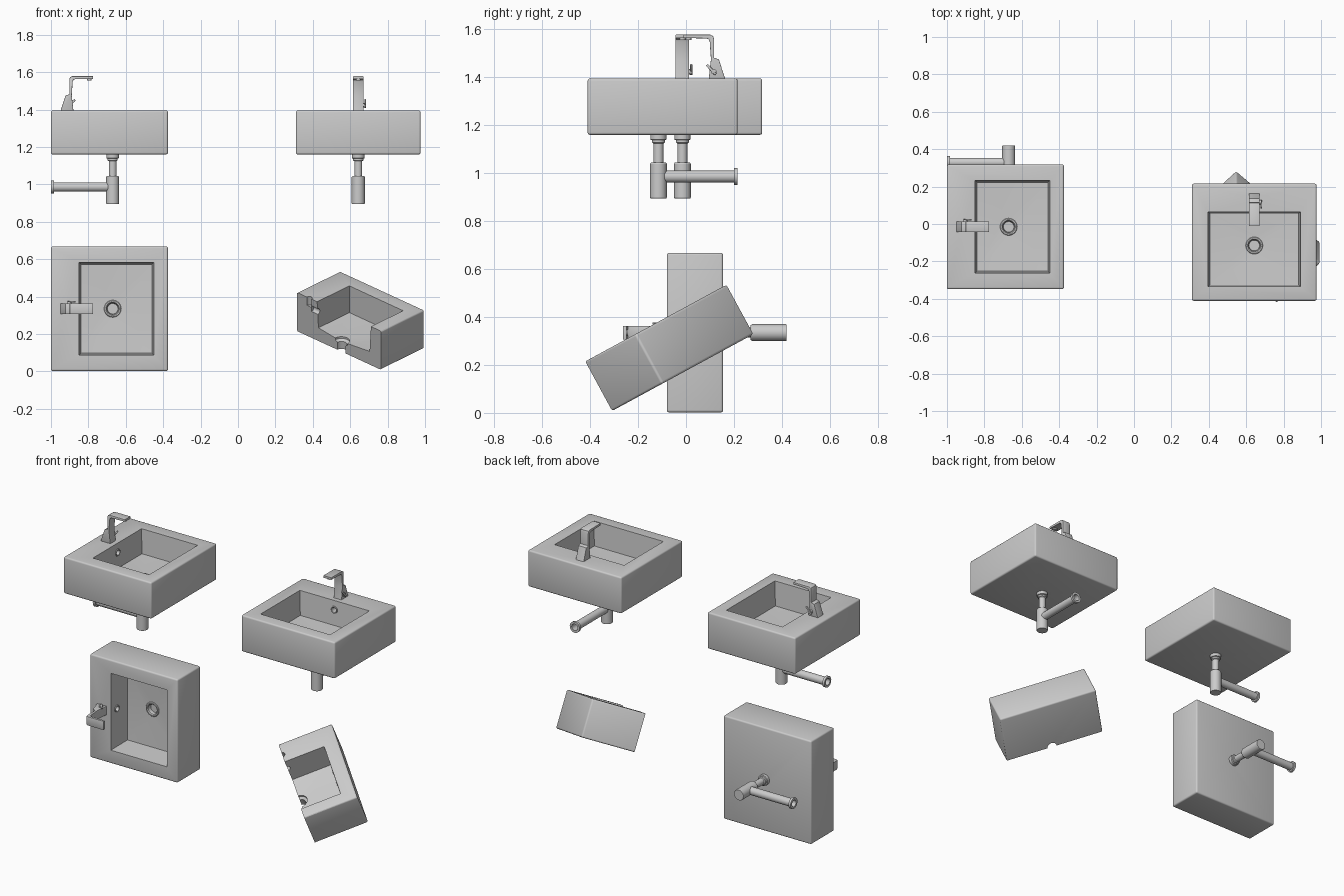
import bpy, bmesh
from math import radians, sin, cos, pi
from mathutils import Matrix, Vector

if "Cube" in bpy.data.objects:
    bpy.data.objects.remove(bpy.data.objects["Cube"])

T, R = Matrix.Translation, Matrix.Rotation
W, D, H = 0.333, 0.313, 0.235      # half width, half depth, height of basin
DRAIN_Y = -0.0175


def to_mesh(bm, name, matrix=None, angle=30):
    if matrix:
        bm.transform(matrix)
    bmesh.ops.recalc_face_normals(bm, faces=bm.faces[:])
    me = bpy.data.meshes.new(name)
    bm.to_mesh(me)
    bm.free()
    return smooth(me, angle)


def smooth(me, angle=30):
    me.polygons.foreach_set("use_smooth", [True] * len(me.polygons))
    me.set_sharp_from_angle(angle=radians(angle))
    return me


def revolve(name, profile, matrix=None, n=32):
    """Spin (radius, height) points round z."""
    bm = bmesh.new()
    rings = [[bm.verts.new((r * cos(2 * pi * i / n), r * sin(2 * pi * i / n), z))
              for i in range(n)] for r, z in profile]
    for a, b in zip(rings, rings[1:]):
        for i in range(n):
            j = (i + 1) % n
            bm.faces.new((a[i], a[j], b[j], b[i]))
    bmesh.ops.remove_doubles(bm, verts=bm.verts[:], dist=1e-5)
    return to_mesh(bm, name, matrix)


def box(name, size, matrix=None, bevel=0.0, segs=3):
    bm = bmesh.new()
    bmesh.ops.create_cube(bm, size=1)
    bmesh.ops.scale(bm, vec=size, verts=bm.verts[:])
    if bevel:
        bmesh.ops.bevel(bm, geom=bm.edges[:], offset=bevel, segments=segs,
                        profile=0.5, affect='EDGES')
    return to_mesh(bm, name, matrix)


def extrude_x(name, profile, half, bevel):
    """Extrude a (y, z) outline along x."""
    bm = bmesh.new()
    face = bm.faces.new([bm.verts.new((-half, y, z)) for y, z in profile])
    ext = bmesh.ops.extrude_face_region(bm, geom=[face])["geom"]
    bmesh.ops.translate(bm, vec=(2 * half, 0, 0),
                        verts=[g for g in ext if isinstance(g, bmesh.types.BMVert)])
    caps = [e for e in bm.edges if abs(e.verts[0].co.x - e.verts[1].co.x) < 1e-6]
    bmesh.ops.bevel(bm, geom=caps, offset=bevel, segments=2, profile=0.5, affect='EDGES')
    return to_mesh(bm, name)


def carve(me, cutters):
    """Subtract cutter meshes and return the resulting mesh."""
    for c in cutters:
        a = bpy.data.objects.new("work", me)
        b = bpy.data.objects.new("cutter", c)
        b.hide_render = True
        for o in (a, b):
            bpy.context.collection.objects.link(o)
        m = a.modifiers.new("cut", 'BOOLEAN')
        m.operation, m.solver, m.object = 'DIFFERENCE', 'EXACT', b
        bpy.context.view_layer.update()
        me = bpy.data.meshes.new_from_object(
            a.evaluated_get(bpy.context.evaluated_depsgraph_get()))
        for o in (a, b):
            bpy.data.objects.remove(o)
    return smooth(me)


# Bowl cutter: tapered box whose floor falls towards the drain
bm = bmesh.new()
for inset, z in ((-0.006, H + 0.1), (0.0, H), (0.01, 0.08)):
    for x in (-0.2475 + inset, 0.2475 - inset):
        for y in (-0.2375 + inset, 0.1625 - inset):
            bm.verts.new((x, y, z))
for i in range(24):
    a = 2 * pi * i / 24
    bm.verts.new((0.05 * cos(a), DRAIN_Y + 0.05 * sin(a), 0.066))
bmesh.ops.convex_hull(bm, input=bm.verts[:])
bowl = to_mesh(bm, "bowl_cutter")

# Holes for the drain, tap and overflow
drain_hole = revolve("drain_cutter", [(0, -.05), (.03, -.05), (.03, .045), (.045, .055),
                                      (.045, .1), (0, .1)], T((0, DRAIN_Y, 0)))
tap_hole = revolve("tap_cutter", [(0, H - .05), (.017, H - .05), (.017, H + .05), (0, H + .05)],
                   T((0, 0.222, 0)))
TO_BACK = R(radians(-90), 4, 'X')
OVER = T((0, 0.159, H - 0.058))
over_hole = revolve("overflow_cutter", [(0, -.05), (.017, -.05), (.017, .045), (0, .045)],
                    OVER @ TO_BACK)

# Basins, whole and sectioned
basin = carve(box("basin", (2 * W, 2 * D, H), T((0, 0, H / 2)), 0.01),
              [bowl, drain_hole, tap_hole, over_hole])
half_basin = carve(basin.copy(), [box("half_cutter", (1, 2, 2), T((-0.5, 0, 0)))])

# Tap: bent flat spout rising from a wedge foot
outline = [(.095, 0), (.163, 0), (.137, .08), (.117, .086), (.117, .165), (.113, .177),
           (.102, .183), (-.01, .183), (-.01, .169), (.085, .167), (.095, .163),
           (.099, .153), (.104, .08)]
tap = extrude_x("tap", [(y + 0.0975, z + H) for y, z in outline], 0.0285, 0.002)
aerator = revolve("aerator", [(0, 0), (.013, 0), (.013, .01), (0, .01)],
                  T((0, 0.108, H + 0.161)))
pivot = revolve("tap_pivot", [(0, 0), (.011, 0), (.011, .012), (0, .012)],
                T((0.027, 0.214, H + 0.028)) @ R(radians(90), 4, 'Y'))
lever = box("tap_lever", (0.009, 0.055, 0.011),
            T((0.037, 0.203, H + 0.037)) @ R(radians(-48), 4, 'X'), 0.002, 2)

# Drain flange, overflow ring and waste pipe
flange = revolve("drain_flange", [(.046, .06), (.046, .069), (.043, .073), (.036, .073),
                                  (.031, .068), (.028, .045), (0, .045)], T((0, DRAIN_Y, 0)))
ring = revolve("overflow_ring", [(.016, .03), (.016, -.004), (.019, -.006), (.023, -.004),
                                 (.023, .008)], OVER @ TO_BACK)
trap = revolve("drain_trap", [(0, .003), (.034, .003), (.034, -.02), (.027, -.022),
                              (.027, -.032), (.021, -.036), (.021, -.115), (.031, -.115),
                              (.035, -.121), (.035, -.262), (.033, -.265), (0, -.265)],
               T((0, DRAIN_Y, 0)))
outlet = revolve("outlet_pipe", [(0, 0), (.025, 0), (.025, .315), (.035, .315), (.035, .33),
                                 (.021, .33), (.021, .28), (0, .28)],
                 T((0, DRAIN_Y, -0.174)) @ TO_BACK)

# Place the four sinks
QUARTER = R(radians(90), 4, 'Z')
whole = [basin, tap, aerator, pivot, lever, flange, ring, trap, outlet]
names = ["basin", "tap", "aerator", "tap_pivot", "tap_lever", "drain_flange",
         "overflow_ring", "drain_trap", "outlet_pipe"]
sinks = {
    "right_sink": T((0.643, -0.0975, 1.16)),
    "left_sink": T((-0.6875, -0.015, 1.16)) @ QUARTER,
    "upright_sink": T((-0.6875, 0.155, 0.335)) @ R(radians(90), 4, 'X') @ QUARTER,
}


def place(name, me, matrix):
    ob = bpy.data.objects.new(name, me)
    bpy.context.collection.objects.link(ob)
    ob.matrix_world = matrix


for sink, matrix in sinks.items():
    for part, me in zip(names, whole):
        place(f"{sink}_{part}", me, matrix)
place("sectioned_basin", half_basin,
      T((0.54, -0.117, 0.112)) @ R(radians(28.5), 4, 'X') @ R(radians(46), 4, 'Z'))
